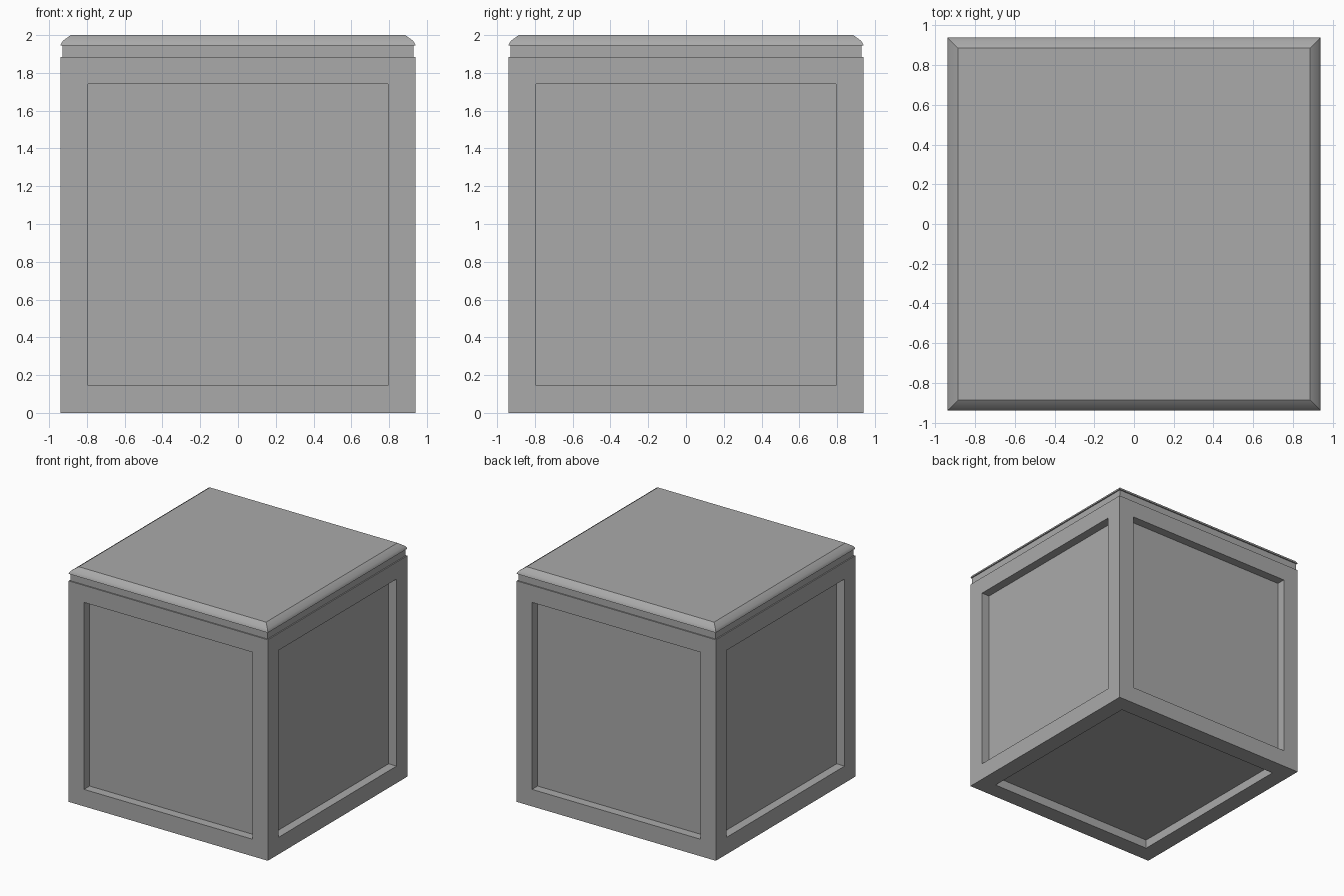
import bpy, bmesh, math

old = bpy.data.objects.get("Cube")
if old:
    bpy.data.objects.remove(old, do_unlink=True)

HALF = 0.94          # half width of the body
BODY_TOP = 1.885     # height of the body
FRAME = 0.145        # border width around each panel
DEPTH = 0.075        # panel recess

grey = bpy.data.materials.new("plain grey")
grey.use_nodes = True
colour = (0.4, 0.4, 0.4, 1)
grey.diffuse_color = colour
grey.node_tree.nodes["Principled BSDF"].inputs["Base Color"].default_value = colour


def finish(name, bm):
    bmesh.ops.recalc_face_normals(bm, faces=bm.faces)
    mesh = bpy.data.meshes.new(name)
    bm.to_mesh(mesh)
    bm.free()
    mesh.materials.append(grey)
    obj = bpy.data.objects.new(name, mesh)
    bpy.context.collection.objects.link(obj)
    return obj


def square_stack(profile):
    """Closed solid of square rings, given (half width, height) pairs."""
    bm = bmesh.new()
    rings = [[bm.verts.new((sx * h, sy * h, z))
              for sx, sy in ((-1, -1), (1, -1), (1, 1), (-1, 1))]
             for h, z in profile]
    for low, high in zip(rings, rings[1:]):
        for i in range(4):
            j = (i + 1) % 4
            bm.faces.new((low[i], low[j], high[j], high[i]))
    bm.faces.new(rings[0][::-1])
    bm.faces.new(rings[-1])
    return bm


# Box body with recessed panels on the sides and the underside
bm = square_stack([(HALF, 0), (HALF, BODY_TOP)])
bmesh.ops.recalc_face_normals(bm, faces=bm.faces)
panels = [f for f in bm.faces if f.normal.z < 0.5]
bmesh.ops.inset_individual(bm, faces=panels, thickness=FRAME, use_even_offset=True)
# The remaining inner faces are pushed straight inwards
for face in panels:
    walls = bmesh.ops.extrude_discrete_faces(bm, faces=[face])["faces"]
    shift = -DEPTH * walls[0].normal
    bmesh.ops.translate(bm, verts=walls[0].verts[:], vec=shift)
finish("box_body", bm)

# Slightly narrower neck under the lid
finish("lid_neck", square_stack([(0.93, BODY_TOP), (0.93, 1.946)]))

# Lid slab with a rounded upper rim
lid = finish("lid", square_stack([(HALF, 1.945), (0.937, 1.955),
                                  (0.927, 1.97), (0.885, 2.0)]))
bpy.ops.object.select_all(action="DESELECT")
lid.select_set(True)
bpy.context.view_layer.objects.active = lid
bpy.ops.object.shade_smooth_by_angle(angle=math.radians(30))
